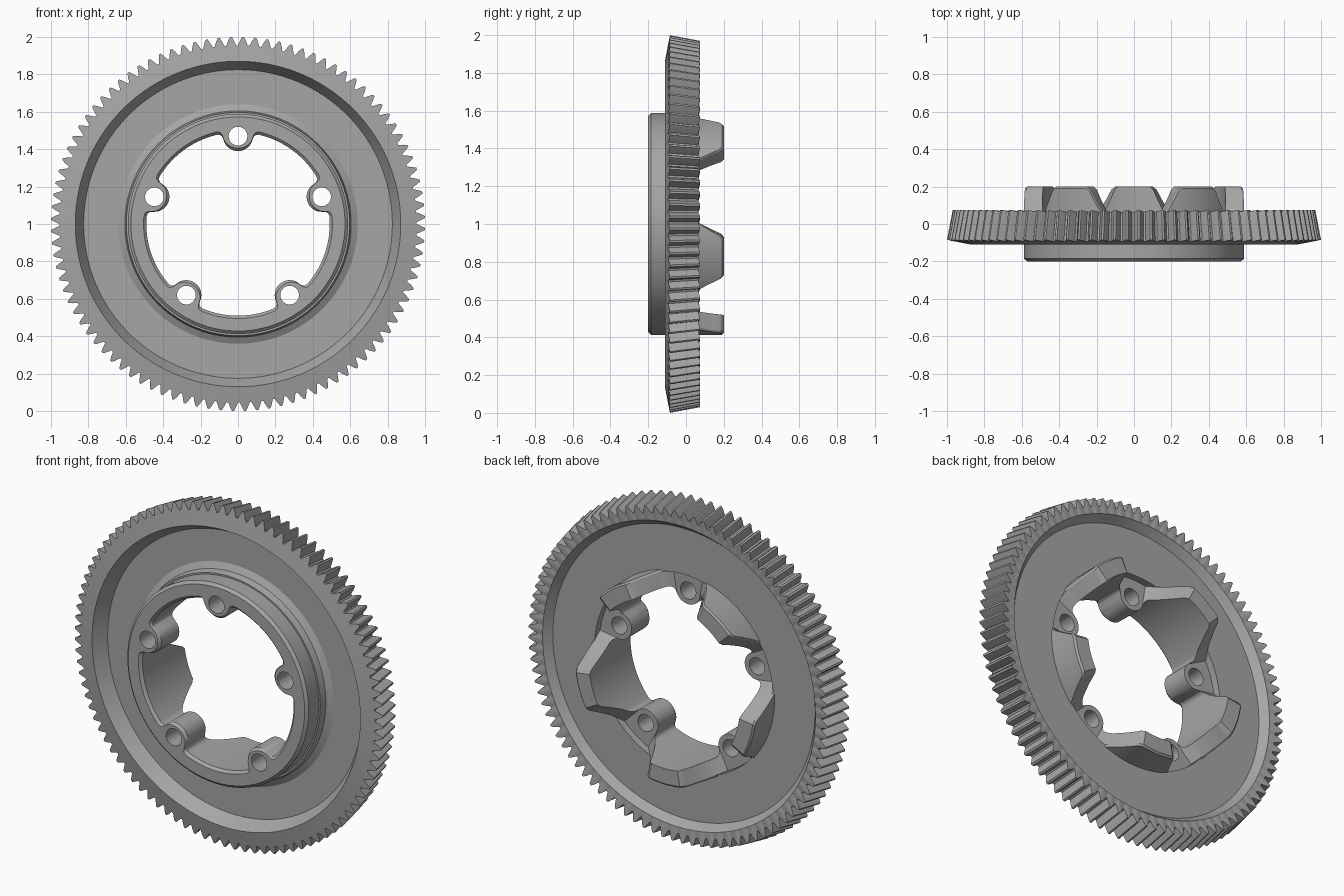
import bpy, bmesh, math
from math import sin, cos, radians, sqrt, tau

cube = bpy.data.objects.get("Cube")
if cube:
    bpy.data.objects.remove(cube, do_unlink=True)

# One plain grey for the whole part
grey = bpy.data.materials.new("machined_grey")
grey.use_nodes = True
GREY = (0.38, 0.38, 0.38, 1)
grey.diffuse_color = GREY
grey.node_tree.nodes["Principled BSDF"].inputs["Base Color"].default_value = GREY

TEETH = 96
HOLES = 5
HOLE_R, BOSS_R, PITCH_R, BORE_R = 0.05, 0.08, 0.47, 0.49


def make_ring(name, count, section):
    """Sweep a closed (radius, y) section round the y axis; it may vary with the step."""
    bm = bmesh.new()
    loops = []
    for k in range(count):
        a = tau * k / count
        loops.append([bm.verts.new((r * cos(a), y, 1 + r * sin(a))) for r, y in section(k)])
    for k in range(count):
        a, b = loops[k], loops[(k + 1) % count]
        for i in range(len(a)):
            j = (i + 1) % len(a)
            bm.faces.new((a[i], a[j], b[j], b[i]))
    bmesh.ops.recalc_face_normals(bm, faces=bm.faces)
    mesh = bpy.data.meshes.new(name)
    bm.to_mesh(mesh)
    bm.free()
    mesh.materials.append(grey)
    obj = bpy.data.objects.new(name, mesh)
    bpy.context.collection.objects.link(obj)
    return obj


def select_only(obj):
    bpy.ops.object.select_all(action='DESELECT')
    obj.select_set(True)
    bpy.context.view_layer.objects.active = obj


def interpolate(points, x):
    for (x0, y0), (x1, y1) in zip(points, points[1:]):
        if x <= x1:
            return y0 + (y1 - y0) * max(0, x - x0) / (x1 - x0)
    return points[-1][1]


# Toothed rim with its thin recessed web
TOOTH = (0, 0, 0.55, 1, 1, 0.55)


def gear_section(k):
    rise = 0.045 * TOOTH[k % len(TOOTH)]
    return [(0.58, -0.09), (0.597, -0.09), (0.605, -0.05), (0.64, -0.03),
            (0.825, -0.03), (0.87, -0.11),
            (0.955 + rise, -0.094 + 0.2 * rise), (0.925 + rise, 0.065 + 0.2 * rise),
            (0.885, 0.065), (0.85, 0.02), (0.64, 0.02), (0.605, 0.02), (0.58, 0.02)]


gear_rim = make_ring("toothed_rim", TEETH * len(TOOTH), gear_section)

# Hub: bore with bolt bosses, scalloped into tabs at the back
HUB_STEPS = 720
SCALLOP = [(0, -0.02), (9.5, -0.02), (12, 0.005), (15, 0.035), (18, 0.08),
           (21, 0.13), (24, 0.185), (26, 0.2), (36, 0.2)]


def hub_section(k):
    pitch = 360 / HOLES
    phi = abs((k * 360 / HUB_STEPS - 90 + pitch / 2) % pitch - pitch / 2)
    s = PITCH_R * sin(radians(phi))
    if s < BOSS_R:
        inner = PITCH_R * cos(radians(phi)) - sqrt(BOSS_R ** 2 - s ** 2)
    else:
        inner = interpolate([(9.8, 0.463), (10.5, 0.478), (11.5, 0.486), (13, BORE_R)], phi)
    back = interpolate(SCALLOP, phi)
    return [(inner, -0.185), (inner + 0.015, -0.2), (0.572, -0.2), (0.588, -0.185),
            (0.588, back - 0.01), (0.578, back), (inner, back)]


hub = make_ring("hub", HUB_STEPS, hub_section)

# Bolt holes through the bosses
for i in range(HOLES):
    a = radians(90) + tau * i / HOLES
    bpy.ops.mesh.primitive_cylinder_add(
        vertices=32, radius=HOLE_R, depth=1,
        location=(PITCH_R * cos(a), 0, 1 + PITCH_R * sin(a)), rotation=(radians(90), 0, 0))
    cutter = bpy.context.object
    cutter.name = "hole_cutter"
    cutter.hide_render = True
    cutter.data.materials.append(grey)
    select_only(hub)
    cut = hub.modifiers.new("bolt_hole", 'BOOLEAN')
    cut.operation = 'DIFFERENCE'
    cut.solver = 'EXACT'
    cut.object = cutter
    bpy.ops.object.modifier_apply(modifier=cut.name)
    bpy.data.objects.remove(cutter, do_unlink=True)

# Smooth the curved faces, keep the machined edges crisp
for obj in (gear_rim, hub):
    select_only(obj)
    bpy.ops.object.shade_smooth_by_angle(angle=radians(25))
